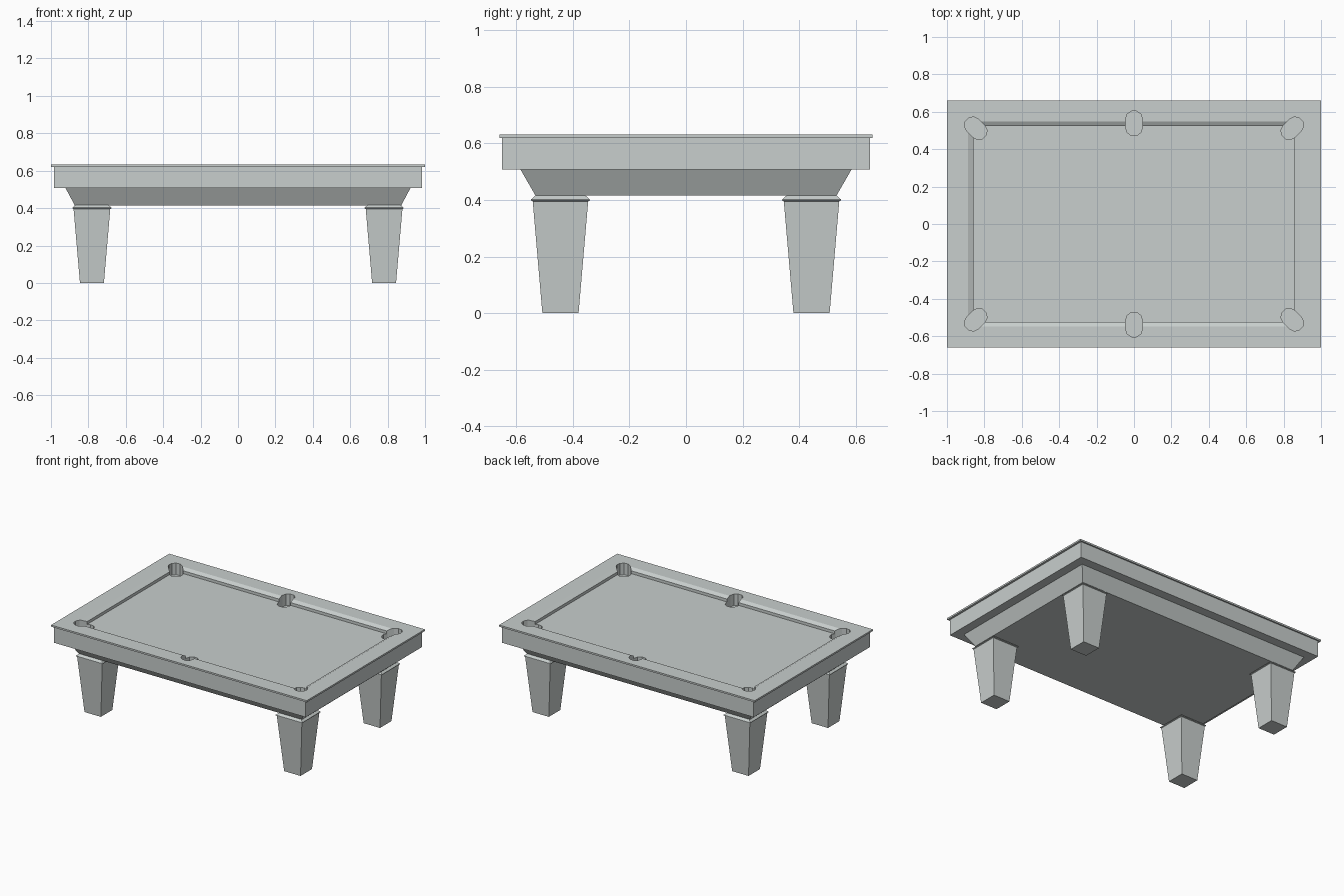
import bpy, bmesh, math
from mathutils import Vector, Matrix

if "Cube" in bpy.data.objects:
    bpy.data.objects.remove(bpy.data.objects["Cube"])

grey = bpy.data.materials.new("light grey")
grey.diffuse_color = (0.58, 0.62, 0.61, 1)
grey.use_nodes = True
grey.node_tree.nodes["Principled BSDF"].inputs["Base Color"].default_value = grey.diffuse_color


def finish(name, bm):
    bmesh.ops.recalc_face_normals(bm, faces=bm.faces)
    mesh = bpy.data.meshes.new(name)
    bm.to_mesh(mesh)
    bm.free()
    mesh.materials.append(grey)
    ob = bpy.data.objects.new(name, mesh)
    bpy.context.collection.objects.link(ob)
    return ob


def loft(name, outlines):
    """Join a stack of closed outlines and cap both ends."""
    bm = bmesh.new()
    rings = [[bm.verts.new(p) for p in o] for o in outlines]
    n = len(rings[0])
    for a, b in zip(rings, rings[1:]):
        for i in range(n):
            j = (i + 1) % n
            bm.faces.new((a[i], a[j], b[j], b[i]))
    bm.faces.new(rings[0][::-1])
    bm.faces.new(rings[-1])
    return finish(name, bm)


def rect(hx, hy, z, cx=0, cy=0):
    return [(cx + sx * hx, cy + sy * hy, z)
            for sx, sy in ((-1, -1), (1, -1), (1, 1), (-1, 1))]


def capsule(cx, cy, angle, z, half=0.0225, r=0.045, seg=5):
    """Elongated pocket outline, long axis turned to angle."""
    pts = []
    for side in (1, -1):
        for i in range(seg + 1):
            t = -math.pi / 2 + math.pi * i / seg + (0 if side > 0 else math.pi)
            pts.append(Vector((side * half + r * math.cos(t), r * math.sin(t), 0)))
    m = Matrix.Translation((cx, cy, z)) @ Matrix.Rotation(angle, 4, 'Z')
    return [m @ p for p in pts]


# Table body: outer apron, overhanging rail, sloped cushions, sunken bed
table = loft("table_body", [
    rect(0.985, 0.65, 0.507),
    rect(0.985, 0.65, 0.62),
    rect(1.0, 0.66, 0.62),
    rect(1.0, 0.66, 0.632),
    rect(0.887, 0.549, 0.632),
    rect(0.858, 0.524, 0.618),
    rect(0.858, 0.524, 0.598),
])

# Pockets cut through the rail into the body
pockets = [(0, s * 0.538, math.pi / 2) for s in (-1, 1)]
pockets += [(sx * 0.846, sy * 0.512, sx * sy * math.pi / 4)
            for sx in (-1, 1) for sy in (-1, 1)]
bpy.context.view_layer.objects.active = table
for cx, cy, ang in pockets:
    cutter = loft("pocket_cutter", [capsule(cx, cy, ang, 0.55),
                                    capsule(cx, cy, ang, 0.70)])
    cutter.hide_render = True
    mod = table.modifiers.new("pocket", 'BOOLEAN')
    mod.operation = 'DIFFERENCE'
    mod.solver = 'EXACT'
    mod.object = cutter
    bpy.ops.object.modifier_apply(modifier=mod.name)
    bpy.data.objects.remove(cutter)

# Tapered skirt under the body
loft("under_skirt", [rect(0.873, 0.532, 0.415), rect(0.922, 0.585, 0.507)])

# Four tapered square legs with a chamfered cap
leg_profile = [(0, 0.064), (0.395, 0.098), (0.398, 0.104),
               (0.402, 0.104), (0.416, 0.088)]
for sx, xn in ((-1, "left"), (1, "right")):
    for sy, yn in ((-1, "front"), (1, "back")):
        loft(f"{yn}_{xn}_leg", [rect(h, h, z, sx * 0.781, sy * 0.444)
                                for z, h in leg_profile])
